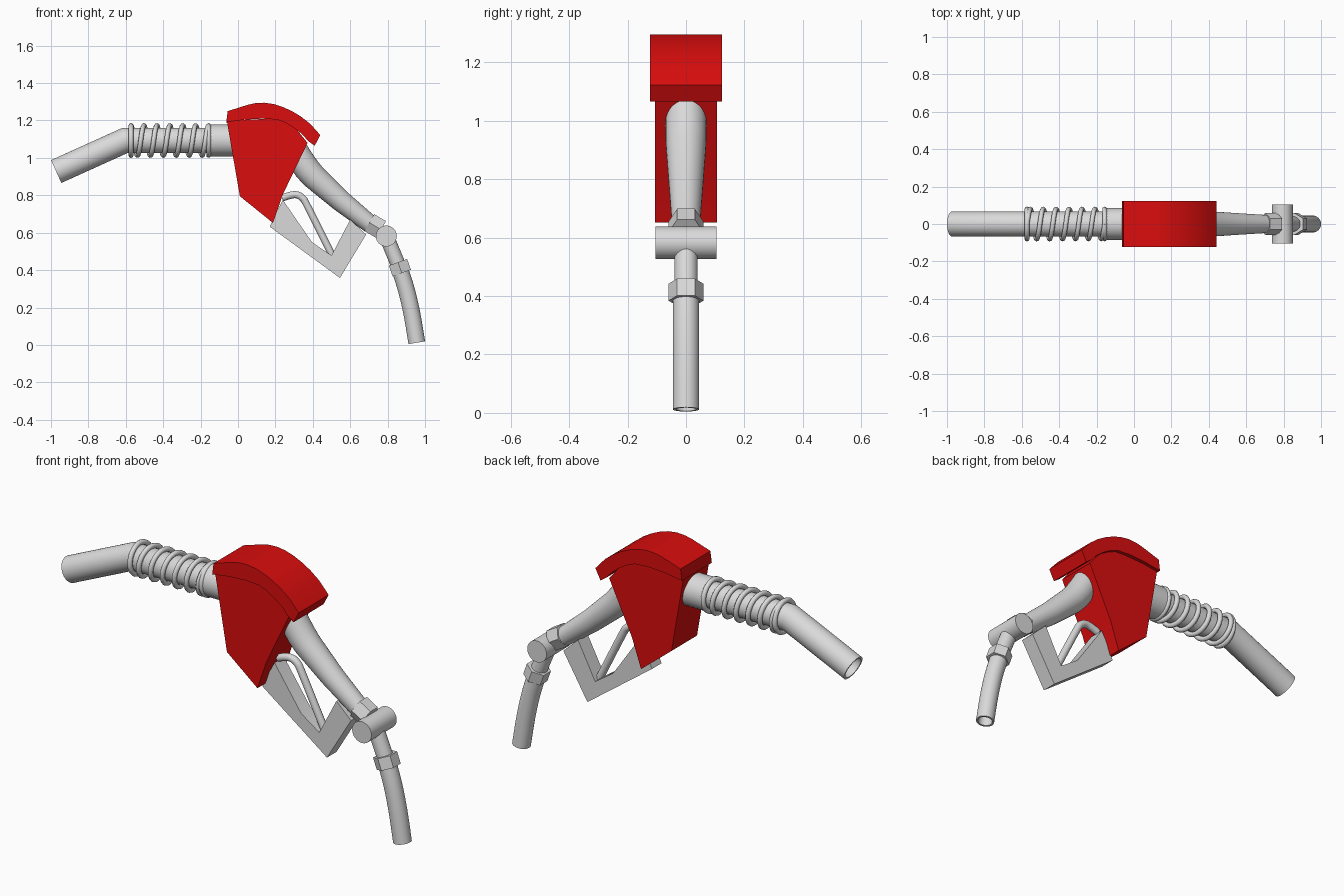
import bpy, bmesh, math
from mathutils import Vector

if "Cube" in bpy.data.objects:
    bpy.data.objects.remove(bpy.data.objects["Cube"])


def material(name, color):
    m = bpy.data.materials.new(name)
    m.diffuse_color = (*color, 1)
    m.use_nodes = True
    m.node_tree.nodes["Principled BSDF"].inputs["Base Color"].default_value = m.diffuse_color
    return m


GREY = material("light grey metal", (0.7, 0.7, 0.7))
RED = material("red plastic", (0.7, 0.004, 0.004))


def finish(name, bm, mat, angle=35):
    bmesh.ops.recalc_face_normals(bm, faces=bm.faces)
    me = bpy.data.meshes.new(name)
    bm.to_mesh(me)
    bm.free()
    ob = bpy.data.objects.new(name, me)
    bpy.context.collection.objects.link(ob)
    me.materials.append(mat)
    bpy.ops.object.select_all(action='DESELECT')
    ob.select_set(True)
    bpy.context.view_layer.objects.active = ob
    bpy.ops.object.shade_smooth_by_angle(angle=math.radians(angle))
    return ob


def smooth_path(points, steps=5):
    """Catmull-Rom through (x, z, radius) points."""
    p = [Vector(q) for q in points]
    p = [2 * p[0] - p[1]] + p + [2 * p[-1] - p[-2]]
    out = []
    for i in range(1, len(p) - 2):
        for s in range(steps):
            t = s / steps
            a, b, c, d = p[i - 1:i + 3]
            out.append(0.5 * (2 * b + (c - a) * t + (2 * a - 5 * b + 4 * c - d) * t * t
                              + (3 * b - a - 3 * c + d) * t ** 3))
    return out + [p[-2]]


def sweep(name, path, mat, sides=32, hollow=()):
    """Round or faceted tube along (x, z, radius) points in the y = 0 plane."""
    bm = bmesh.new()
    pts = [Vector((x, 0, z)) for x, z, r in path]
    rings = []
    for i, (x, z, r) in enumerate(path):
        before = (pts[i] - pts[max(i - 1, 0)]).normalized()
        after = (pts[min(i + 1, len(pts) - 1)] - pts[i]).normalized()
        t = (before + after).normalized()
        n = Vector((-t.z, 0, t.x))
        miter = 1 / max(t.dot(after if after.length else before), 0.5)
        rings.append([bm.verts.new(pts[i] + Vector((0, r * math.cos(a), 0)) + n * r * miter * math.sin(a))
                      for a in (2 * math.pi * k / sides for k in range(sides))])
    for a, b in zip(rings, rings[1:]):
        for k in range(sides):
            j = (k + 1) % sides
            bm.faces.new((a[k], a[j], b[j], b[k]))
    caps = [bm.faces.new(rings[0]), bm.faces.new(rings[-1])]
    bmesh.ops.recalc_face_normals(bm, faces=bm.faces)
    # open pipe mouths
    for c in hollow:
        face = caps[c]
        inward = -face.normal.copy()
        bmesh.ops.inset_region(bm, faces=[face], thickness=0.01)
        ext = bmesh.ops.extrude_discrete_faces(bm, faces=[face])["faces"]
        bmesh.ops.translate(bm, verts=ext[0].verts, vec=inward * 0.1)
    return finish(name, bm, mat)


def plate(name, profile, half, mat):
    """Side profile in x, z extruded across y."""
    bm = bmesh.new()
    face = bm.faces.new([bm.verts.new((x, -half, z)) for x, z in profile])
    ext = bmesh.ops.extrude_face_region(bm, geom=[face])["geom"]
    bmesh.ops.translate(bm, verts=[v for v in ext if isinstance(v, bmesh.types.BMVert)],
                        vec=(0, 2 * half, 0))
    return finish(name, bm, mat, 25)


# Hose, its collar and the coil spring around it
HZ = 1.093
sweep("hose", [(-0.972, 0.927, 0.067), (-0.605, HZ, 0.067), (-0.03, HZ, 0.067)], GREY, hollow=(0,))
sweep("hose_collar", [(-0.15, HZ, 0.085), (-0.02, HZ, 0.085)], GREY)

curve = bpy.data.curves.new("hose_spring", 'CURVE')
curve.dimensions = '3D'
curve.bevel_depth = 0.013
curve.bevel_resolution = 2
curve.use_fill_caps = True
spline = curve.splines.new('POLY')
PER, TURNS = 28, 8
spline.points.add(PER * TURNS)
for i, p in enumerate(spline.points):
    turn = i / PER
    a = 2 * math.pi * turn
    advance = min(max(turn - 1, 0), TURNS - 2) / (TURNS - 2)   # flat end coils
    p.co = (-0.572 + 0.415 * advance, 0.08 * math.sin(a), HZ + 0.08 * math.cos(a), 1)
spline.use_smooth = True
curve.materials.append(GREY)
bpy.context.collection.objects.link(bpy.data.objects.new("hose_spring", curve))

# Body shell and its wider curved lid
lower = [(0.41, 1.065), (0.375, 1.09), (0.345, 1.125), (0.30, 1.16), (0.255, 1.187),
         (0.21, 1.205), (0.13, 1.21), (0.04, 1.205), (-0.063, 1.19)]
upper = [(-0.055, 1.25), (0.05, 1.283), (0.09, 1.292), (0.14, 1.295), (0.19, 1.288), (0.24, 1.272),
         (0.29, 1.249), (0.335, 1.222), (0.385, 1.183), (0.44, 1.122)]
plate("body_lid", upper + lower, 0.124, RED)
plate("body_shell", [(-0.06, 1.2), (0.01, 0.795), (0.187, 0.652), (0.24, 0.805), (0.372, 1.08),
                     (0.30, 1.17), (0.2, 1.21)], 0.106, RED)

# Trigger guard and trigger lever
plate("trigger_guard", [(0.17, 0.632), (0.545, 0.358), (0.685, 0.59), (0.60, 0.67), (0.50, 0.478),
                        (0.395, 0.55), (0.24, 0.775), (0.2, 0.7)], 0.04, GREY)
lever = [(0.235, 0.785), (0.27, 0.797), (0.31, 0.803), (0.345, 0.785), (0.375, 0.735), (0.505, 0.475)]
sweep("trigger_lever", smooth_path([(x, z, 0.019) for x, z in lever]), GREY, 16)

# Nozzle neck, hex nuts, cross swivel and spout
sweep("nozzle_neck", [(0.29, 1.07, 0.066), (0.335, 0.99, 0.07), (0.37, 0.94, 0.07), (0.405, 0.9, 0.068),
                      (0.55, 0.77, 0.058), (0.71, 0.643, 0.048)], GREY)
sweep("upper_nut", [(0.702, 0.654, 0.06), (0.765, 0.617, 0.06)], GREY, 6)
bm = bmesh.new()
bmesh.ops.create_cone(bm, cap_ends=True, segments=32, radius1=0.056, radius2=0.056, depth=0.21)
for v in bm.verts:
    v.co = Vector((v.co.x + 0.793, v.co.z, v.co.y + 0.582))
finish("cross_swivel", bm, GREY)
sweep("swivel_pipe", [(0.793, 0.582, 0.04), (0.866, 0.405, 0.04)], GREY)
sweep("lower_nut", [(0.855, 0.442, 0.06), (0.876, 0.384, 0.06)], GREY, 6)
sweep("spout", smooth_path([(0.862, 0.415, 0.045), (0.9, 0.295, 0.045), (0.93, 0.165, 0.045),
                            (0.956, 0.012, 0.045)]), GREY, hollow=(1,))
